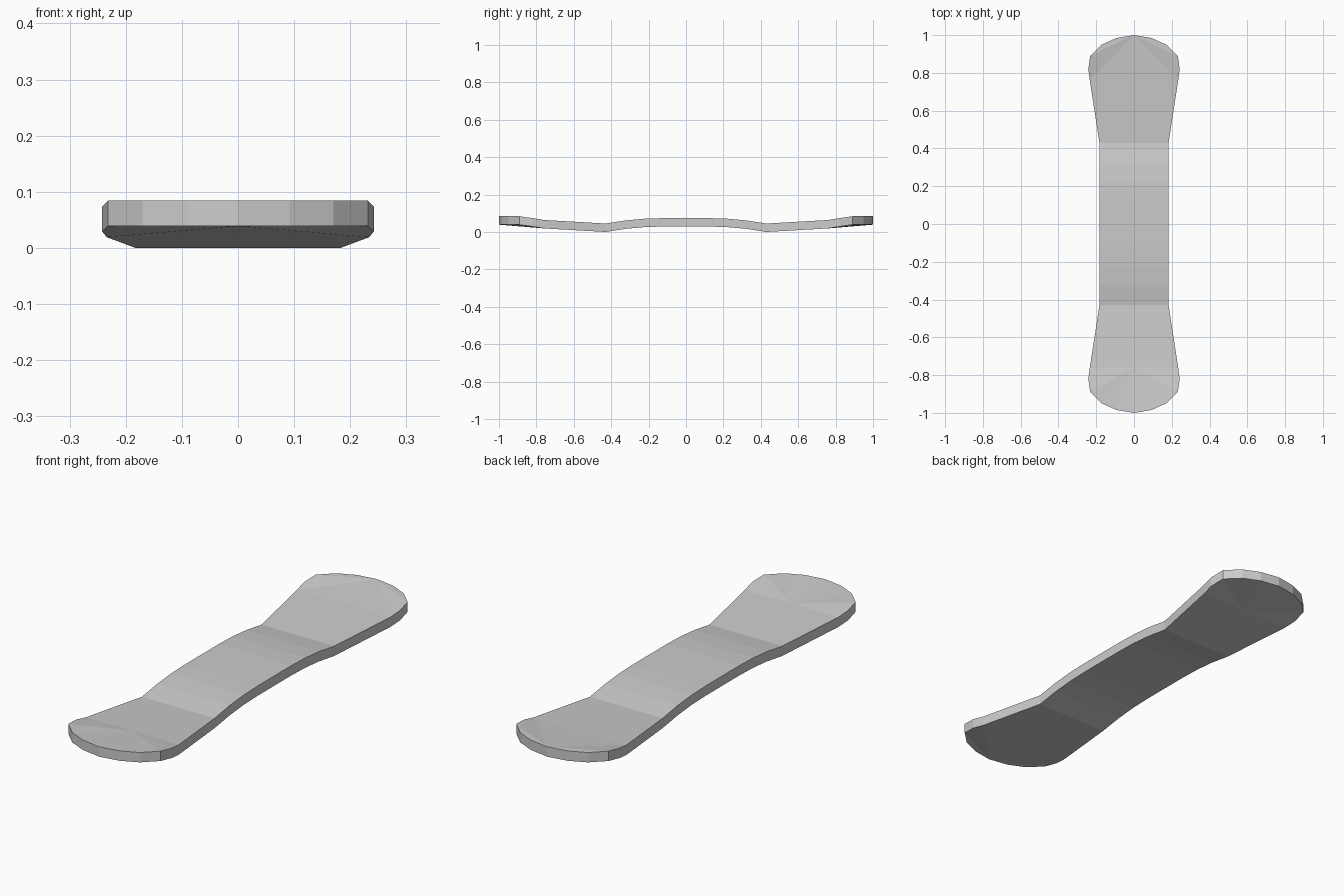
import bpy, bmesh

if "Cube" in bpy.data.objects:
    bpy.data.objects.remove(bpy.data.objects["Cube"])

THICK = 0.045
# Half-length stations: (half width, y, top height)
DECK = [(0.183, 0.0, 0.076), (0.183, 0.12, 0.076), (0.183, 0.22, 0.073),
        (0.183, 0.32, 0.064), (0.183, 0.43, 0.047), (0.234, 0.76, 0.066)]
# Rounded tip outline, from the side to the centre
TIP = [(0.242, 0.82, 0.076), (0.232, 0.89, 0.086), (0.17, 0.95, 0.086),
       (0.092, 0.985, 0.086), (0.0, 1.0, 0.086)]

bm = bmesh.new()


def add_skin(drop, back_fan_from_tip, front_fan_from_tip):
    # Deck strip along the whole length
    rows = [(w, -y, z) for w, y, z in reversed(DECK[1:])] + DECK
    left = [bm.verts.new((-w, y, z - drop)) for w, y, z in rows]
    right = [bm.verts.new((w, y, z - drop)) for w, y, z in rows]
    for i in range(len(rows) - 1):
        bm.faces.new((left[i], right[i], right[i + 1], left[i + 1]))
    loop = []
    # Rounded ends, folded as a triangle fan
    for s, a, b, tip_fan in ((1, right[-1], left[-1], back_fan_from_tip),
                             (-1, left[0], right[0], front_fan_from_tip)):
        pts = [(s * x, s * y, z) for x, y, z in TIP]
        pts += [(-x, y, z) for x, y, z in reversed(pts[:-1])]
        arc = [a] + [bm.verts.new((x, y, z - drop)) for x, y, z in pts] + [b]
        n = len(arc)
        k = n // 2
        if tip_fan:
            ring = arc[k:] + arc[:k]
            for i in range(1, n - 1):
                bm.faces.new((ring[0], ring[i], ring[i + 1]))
        else:
            mid = bm.verts.new((0, s * 0.76, DECK[-1][2] - drop))
            for i in range(n):
                bm.faces.new((mid, arc[i], arc[(i + 1) % n]))
        loop += arc[:-1] + (list(reversed(left[1:])) if s == 1 else right[:-1])
    return loop


# Top and base skins joined by the side wall
top = add_skin(0.0, True, False)
base = add_skin(THICK, False, True)
N = len(top)
for i in range(N):
    j = (i + 1) % N
    if top[i] is not top[j]:
        bm.faces.new((top[i], top[j], base[j], base[i]))
bmesh.ops.remove_doubles(bm, verts=bm.verts, dist=1e-5)
bmesh.ops.recalc_face_normals(bm, faces=bm.faces)

low = min(v.co.z for v in bm.verts)
for v in bm.verts:
    v.co.z -= low

mesh = bpy.data.meshes.new("snowboard_deck")
bm.to_mesh(mesh)
bm.free()
board = bpy.data.objects.new("snowboard_deck", mesh)
bpy.context.collection.objects.link(board)
